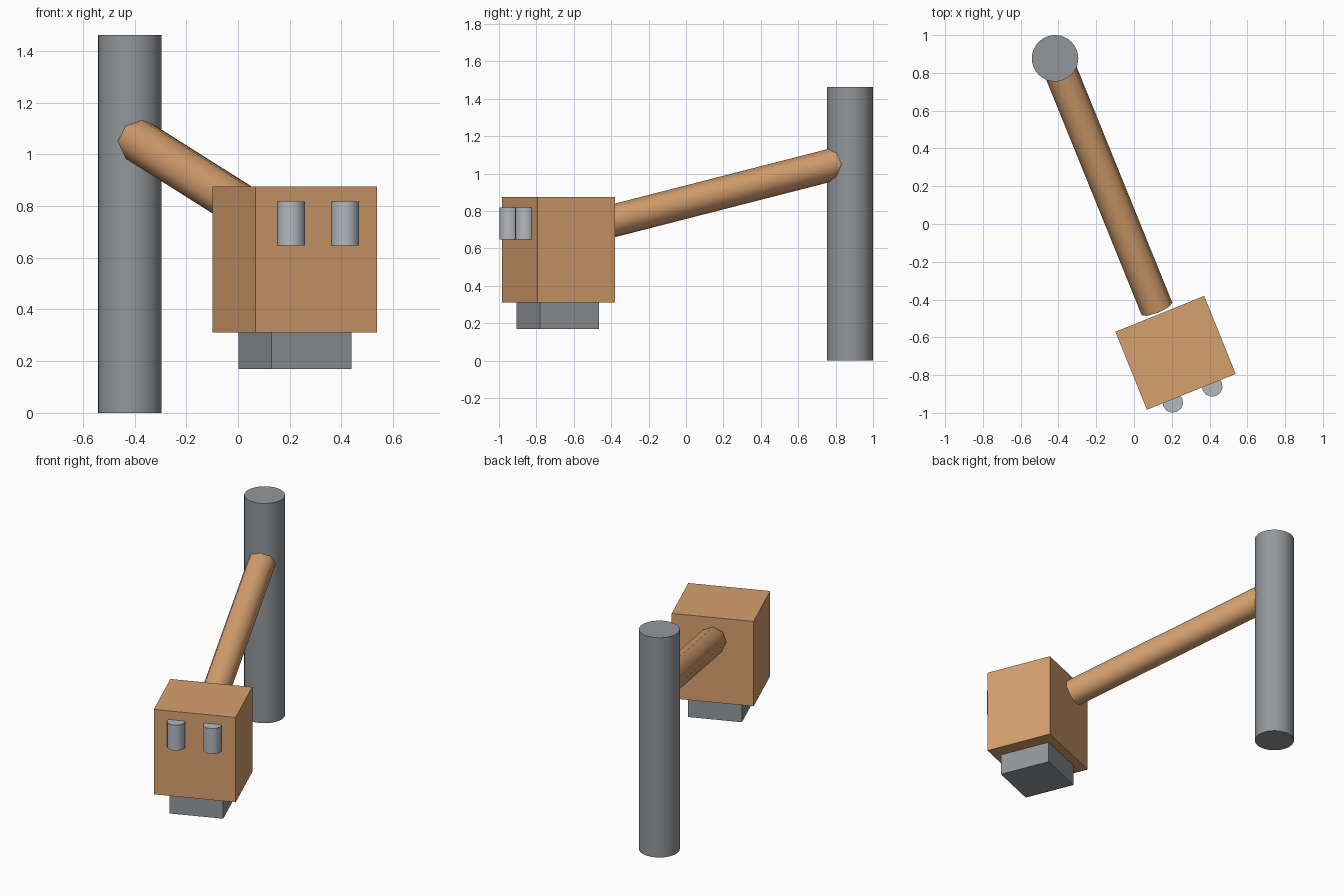
import bpy
import math
from mathutils import Vector, Matrix

cube = bpy.data.objects.get("Cube")
if cube:
    bpy.data.objects.remove(cube, do_unlink=True)

TURN = math.radians(22)          # heading of the head and arm


def material(name, rgb):
    m = bpy.data.materials.new(name)
    m.use_nodes = True
    m.diffuse_color = (*rgb, 1)
    bsdf = m.node_tree.nodes["Principled BSDF"]
    bsdf.inputs["Base Color"].default_value = (*rgb, 1)
    bsdf.inputs["Roughness"].default_value = 0.8
    return m


tan = material("tan", (0.68, 0.355, 0.158))
grey = material("grey", (0.295, 0.313, 0.33))
light_grey = material("light grey", (0.46, 0.49, 0.52))


def box(name, centre, size, mat):
    bpy.ops.mesh.primitive_cube_add(size=1)
    ob = bpy.context.object
    ob.matrix_world = (Matrix.Translation(centre) @ Matrix.Rotation(TURN, 4, 'Z')
                       @ Matrix.Diagonal((*size, 1)))
    ob.name = name
    ob.data.materials.append(mat)


def rod(name, start, end, radius, sides, mat):
    start, end = Vector(start), Vector(end)
    axis = end - start
    bpy.ops.mesh.primitive_cylinder_add(vertices=sides, radius=radius, depth=axis.length)
    ob = bpy.context.object
    # keep one corner of the section on top of a sloping rod
    rot = axis.to_track_quat('Z', 'Y').to_matrix().to_4x4()
    if axis.x == axis.y == 0:
        rot = Matrix.Rotation(TURN, 4, 'Z')
    ob.matrix_world = Matrix.Translation((start + end) / 2) @ rot
    ob.name = name
    ob.data.materials.append(mat)
    bpy.ops.object.shade_smooth_by_angle(angle=math.radians(60))


# Upright pole and sloping arm
rod("pole", (-0.418, 0.877, 0), (-0.418, 0.877, 1.462), 0.123, 32, grey)
rod("arm", (-0.385, 0.80, 1.052), (0.122, -0.45, 0.732), 0.0875, 8, tan)

# Head with its jaw block
box("head", (0.22, -0.682, 0.593), (0.507, 0.445, 0.565), tan)
box("jaw", (0.22, -0.686, 0.241), (0.333, 0.34, 0.142), grey)

# Pair of eyes on the face
for name, x, y in (("right_eye", 0.205, -0.944), ("left_eye", 0.414, -0.86)):
    rod(name, (x, y, 0.648), (x, y, 0.818), 0.055, 12, light_grey)
